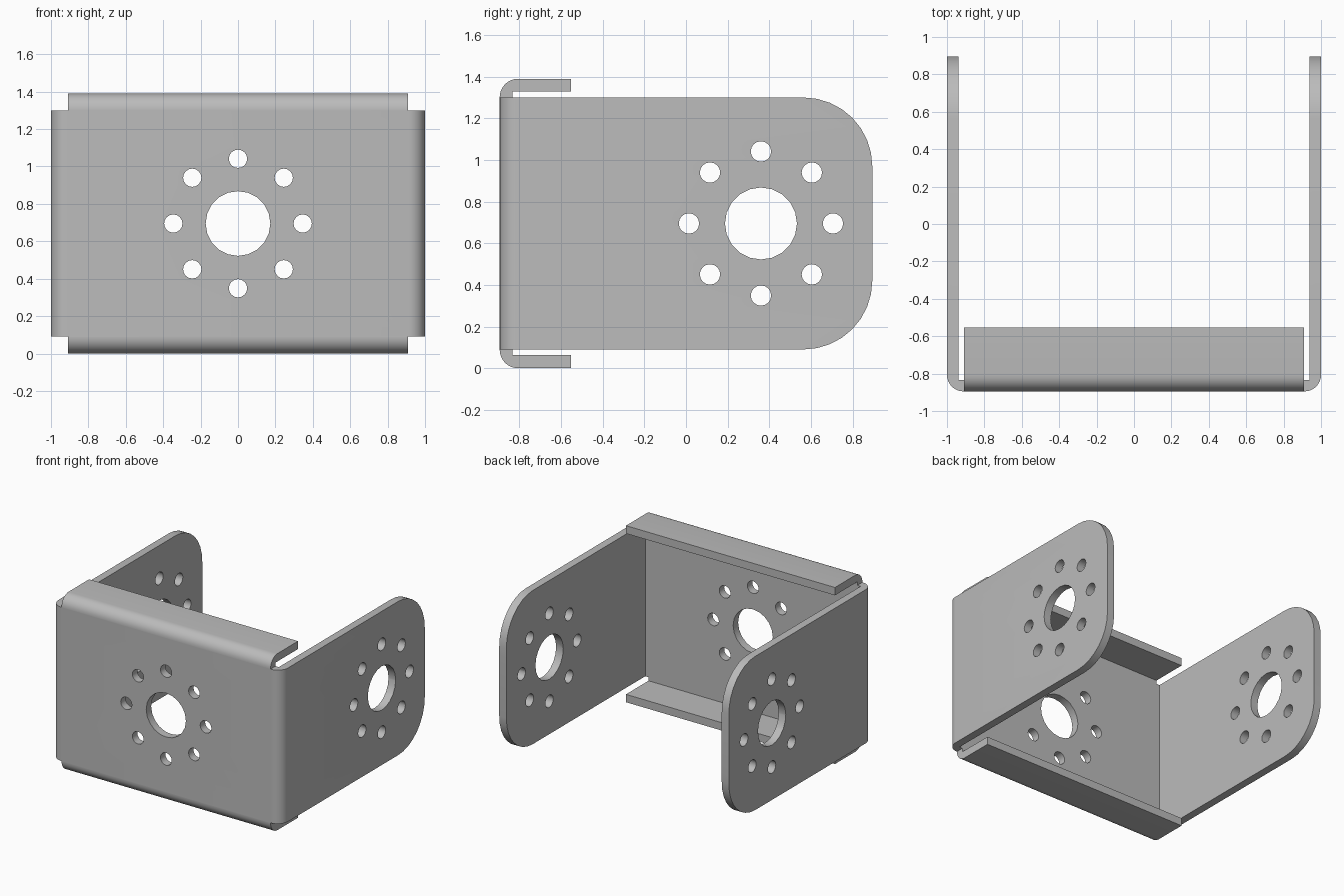
import bpy, bmesh
from math import cos, sin, pi, radians

cube = bpy.data.objects.get("Cube")
if cube:
    bpy.data.objects.remove(cube)

T = 0.062             # sheet thickness
BEND = 0.088          # outer bend radius
YF, YB = -0.895, 0.895
Z0, Z1, TOP = 0.09, 1.30, 1.39
MID = TOP / 2

steel = bpy.data.materials.new("grey_metal")
steel.use_nodes = True
GREY = (0.5, 0.5, 0.5, 1)
steel.diffuse_color = GREY
steel.node_tree.nodes["Principled BSDF"].inputs["Base Color"].default_value = GREY


def arc(cx, cy, r, a0, a1, n=8):
    steps = [radians(a0 + (a1 - a0) * i / n) for i in range(n + 1)]
    return [(cx + r * cos(a), cy + r * sin(a)) for a in steps]


def prism(name, loops, axis, lo, hi):
    """Extrude closed 2D loops along an axis."""
    place = {"x": lambda p, t: (t, p[0], p[1]),
             "y": lambda p, t: (p[0], t, p[1]),
             "z": lambda p, t: (p[0], p[1], t)}[axis]
    bm = bmesh.new()
    for loop in loops:
        low = [bm.verts.new(place(p, lo)) for p in loop]
        high = [bm.verts.new(place(p, hi)) for p in loop]
        bm.faces.new(low)
        bm.faces.new(high)
        for i in range(len(loop)):
            j = (i + 1) % len(loop)
            bm.faces.new((low[i], low[j], high[j], high[i]))
    bmesh.ops.recalc_face_normals(bm, faces=bm.faces)
    mesh = bpy.data.meshes.new(name)
    bm.to_mesh(mesh)
    bm.free()
    mesh.materials.append(steel)
    ob = bpy.data.objects.new(name, mesh)
    bpy.context.collection.objects.link(ob)
    return ob


def activate(ob):
    bpy.ops.object.select_all(action="DESELECT")
    ob.select_set(True)
    bpy.context.view_layer.objects.active = ob


def cut(ob, cutter, operation):
    mod = ob.modifiers.new("cut", "BOOLEAN")
    mod.operation, mod.object, mod.solver = operation, cutter, "EXACT"
    activate(ob)
    bpy.ops.object.modifier_apply(modifier=mod.name)
    bpy.data.objects.remove(cutter)


def hole_pattern(cx):
    """Large centre hole with a ring of eight small ones."""
    loops = [arc(cx, MID, 0.173, 0, 360, 20)[:-1]]
    for i in range(8):
        a = i * pi / 4
        loops.append(arc(cx + 0.346 * cos(a), MID + 0.346 * sin(a), 0.049, 0, 360, 16)[:-1])
    return loops


# U-shaped channel: front plate bent into two side plates
outer = ([(-1, YB)] + arc(-1 + BEND, YF + BEND, BEND, 180, 270)
         + arc(1 - BEND, YF + BEND, BEND, 270, 360) + [(1, YB)])
inner = [(1 - T, YB), (1 - T, YF + T), (-1 + T, YF + T), (-1 + T, YB)]
channel = prism("bracket_channel", [outer + inner], "z", -0.1, 1.5)

# Rounded rear corners of the side plates
R = 0.33
side = ([(-1.2, Z0)] + arc(YB - R, Z0 + R, R, -90, 0)
        + arc(YB - R, Z1 - R, R, 0, 90) + [(-1.2, Z1)])
cut(channel, prism("side_outline", [side], "x", -1.3, 1.3), "INTERSECT")

# Mounting holes
cut(channel, prism("side_holes", hole_pattern(0.36), "x", -1.3, 1.3), "DIFFERENCE")
cut(channel, prism("front_holes", hole_pattern(0), "y", -1.2, -0.6), "DIFFERENCE")

# Folded lips above and below the front plate
lip = ([(YF + T, Z1), (YF, Z1)] + arc(YF + BEND, TOP - BEND, BEND, 180, 90)
       + [(-0.553, TOP), (-0.553, TOP - T), (YF + T, TOP - T)])
lower = [(y, TOP - z) for y, z in lip]
parts = [channel, prism("top_lip", [lip], "x", -0.91, 0.91),
         prism("bottom_lip", [lower], "x", -0.91, 0.91)]

for ob in parts:
    activate(ob)
    bpy.ops.object.shade_smooth_by_angle(angle=radians(30))
